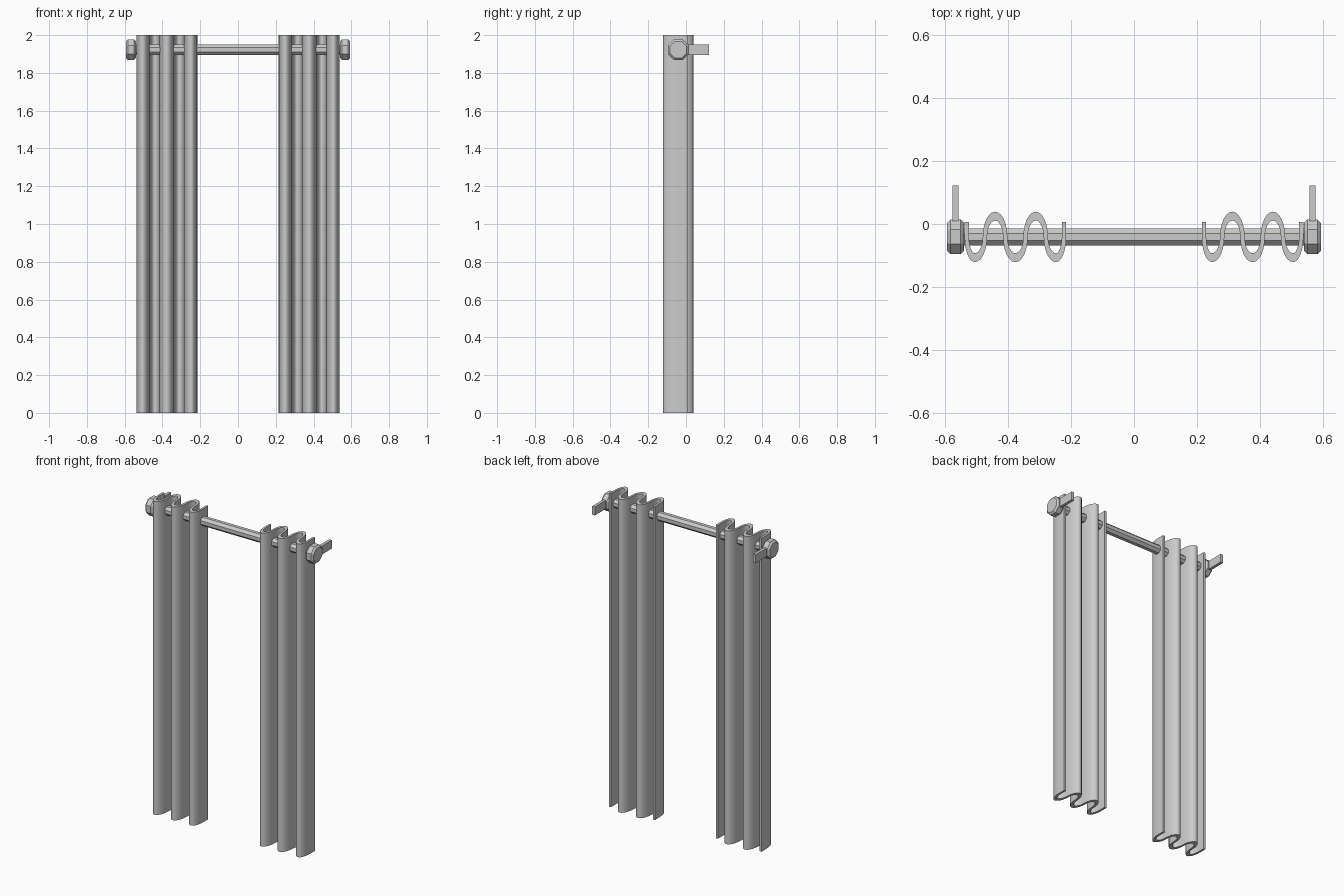
import bpy, bmesh
from math import pi, cos, sin
from mathutils import Vector

if "Cube" in bpy.data.objects:
    bpy.data.objects.remove(bpy.data.objects["Cube"])

CY, ROD_Z = -0.041, 1.923      # rod axis


def make_object(name, bm, smooth=False):
    bmesh.ops.recalc_face_normals(bm, faces=bm.faces)
    me = bpy.data.meshes.new(name)
    bm.to_mesh(me)
    bm.free()
    ob = bpy.data.objects.new(name, me)
    bpy.context.collection.objects.link(ob)
    if smooth:
        bpy.ops.object.select_all(action='DESELECT')
        bpy.context.view_layer.objects.active = ob
        ob.select_set(True)
        bpy.ops.object.shade_smooth_by_angle(angle=pi / 5)
    return ob


def octagon_lathe(name, stations):
    """Octagonal solid along x from (x, apothem) stations, flat side up."""
    bm = bmesh.new()
    rings = []
    for x, apothem in stations:
        r = apothem / cos(pi / 8)
        rings.append([bm.verts.new((x, CY + r * cos(a), ROD_Z + r * sin(a)))
                      for a in (pi / 8 + k * pi / 4 for k in range(8))])
    for a, b in zip(rings, rings[1:]):
        for k in range(8):
            bm.faces.new((a[k], a[k - 1], b[k - 1], b[k]))
    bm.faces.new(rings[0])
    bm.faces.new(rings[-1])
    return make_object(name, bm)


def curtain(name, cx):
    """Pleated sheet: chained half ellipses, thickened and extruded up."""
    pitch, half, stretch, thick, steps = 0.0645, 0.0322, 2.05, 0.0069, 12
    path = [Vector((-0.1545, 0.048 / stretch))]
    for i in range(5):
        c, sign = (i - 2) * pitch, (-1 if i % 2 == 0 else 1)
        for k in range(0 if i == 0 else 1, steps + 1):
            a = pi * (1 - k / steps)
            x = half * cos(a)
            # outermost legs sit slightly closer in
            if (i == 0 and x < 0) or (i == 4 and x > 0):
                x *= 0.0255 / half
            path.append(Vector((c + x, sign * half * sin(a))))
    path.append(Vector((0.1545, 0.048 / stretch)))
    left, right = [], []
    for i, p in enumerate(path):
        t = (path[min(i + 1, len(path) - 1)] - path[max(i - 1, 0)]).normalized()
        n = Vector((-t.y, t.x)) * thick
        left.append(p + n)
        right.append(p - n)
    bm = bmesh.new()

    def row(points, z):
        return [bm.verts.new((cx + p.x, CY + p.y * stretch, z)) for p in points]
    l0, r0, l1, r1 = row(left, 0), row(right, 0), row(left, 2), row(right, 2)
    for a, b in ((l0, l1), (l1, r1), (r1, r0), (r0, l0)):
        for k in range(len(path) - 1):
            bm.faces.new((a[k], a[k + 1], b[k + 1], b[k]))
    for k in (0, -1):
        bm.faces.new((l0[k], l1[k], r1[k], r0[k]))
    return make_object(name, bm, smooth=True)


# Curtain rod
octagon_lathe("curtain_rod", [(-0.56, 0.027), (0.56, 0.027)])

for side, s in (("left", -1), ("right", 1)):
    # Pleated curtain panel
    curtain(side + "_curtain", s * 0.377)
    # Chamfered end knob
    octagon_lathe(side + "_knob", [(s * 0.540, 0.044), (s * 0.551, 0.055),
                                   (s * 0.583, 0.055), (s * 0.594, 0.044)])
    # Wall bracket
    bm = bmesh.new()
    bmesh.ops.create_cube(bm, size=1)
    for v in bm.verts:
        v.co = (s * 0.568 + v.co.x * 0.019, 0.041 + v.co.y * 0.162,
                ROD_Z + v.co.z * 0.054)
    make_object(side + "_bracket", bm)
